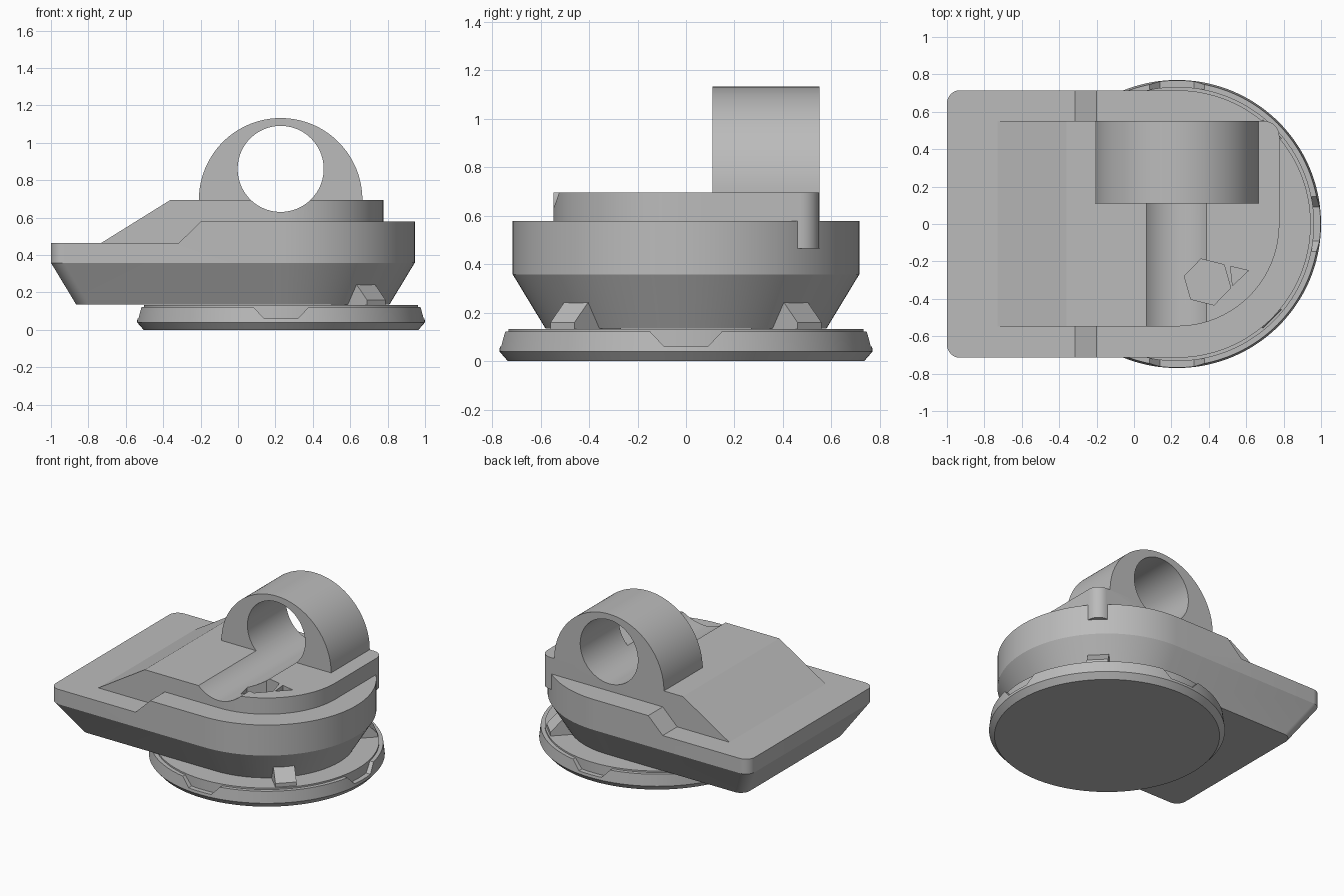
import bpy, bmesh
from math import pi, sin, cos, radians
from mathutils import Matrix

if "Cube" in bpy.data.objects:
    bpy.data.objects.remove(bpy.data.objects["Cube"], do_unlink=True)

CX = 0.23  # axis shared by the round parts

grey = bpy.data.materials.new("plain_grey")
grey.use_nodes = True
GREY = (0.5, 0.5, 0.5, 1)
grey.diffuse_color = GREY
grey.node_tree.nodes["Principled BSDF"].inputs["Base Color"].default_value = GREY


def arc(x, y, r, a0, a1, n):
    """Points on an arc, angles in degrees."""
    steps = [radians(a0 + (a1 - a0) * i / n) for i in range(n + 1)]
    return [(x + r * cos(a), y + r * sin(a)) for a in steps]


def loft(name, loops):
    """Solid skinned through closed loops with equal point counts."""
    bm = bmesh.new()
    rings = [[bm.verts.new(p) for p in loop] for loop in loops]
    n = len(rings[0])
    for a, b in zip(rings, rings[1:]):
        for i in range(n):
            j = (i + 1) % n
            bm.faces.new((a[i], a[j], b[j], b[i]))
    bm.faces.new(rings[0][::-1])
    bm.faces.new(rings[-1])
    bmesh.ops.recalc_face_normals(bm, faces=bm.faces)
    mesh = bpy.data.meshes.new(name)
    bm.to_mesh(mesh)
    bm.free()
    mesh.materials.append(grey)
    obj = bpy.data.objects.new(name, mesh)
    bpy.context.collection.objects.link(obj)
    return obj


def upright(name, outline, z0, z1):
    return loft(name, [[(x, y, z) for x, y in outline] for z in (z0, z1)])


def sideways(name, profile, y0, y1):
    return loft(name, [[(x, y, z) for x, z in profile] for y in (y0, y1)])


def cut(obj, cutters):
    """Subtract the cutters, leaving clean geometry."""
    for c in cutters:
        c.hide_render = True
        mod = obj.modifiers.new("cut", 'BOOLEAN')
        mod.operation, mod.solver, mod.object = 'DIFFERENCE', 'EXACT', c
        bpy.context.view_layer.objects.active = obj
        bpy.ops.object.modifier_apply(modifier=mod.name)


def spin(obj, degrees):
    """Turn a mesh about the shared upright axis."""
    obj.data.transform(Matrix.Translation((CX, 0, 0)) @ Matrix.Rotation(radians(degrees), 4, 'Z'))
    return obj


def body_outline(inset):
    r = 0.07
    x, y = -1 + inset + r, 0.715 - inset
    return (arc(CX, 0, y, -90, 90, 64) + arc(x, y - r, r, 90, 180, 8)
            + arc(x, r - y, r, 180, 270, 8))


cutters = []

# Round base with a bevelled foot and four notches in its rim
base = loft("base_rim", [[(x, y, z) for x, y in arc(CX, 0, r, 0, 357.5, 143)]
                         for r, z in ((0.735, 0), (0.77, 0.04), (0.76, 0.122))])
notch = [(-0.165, 0.14), (-0.09, 0.06), (0.09, 0.06), (0.165, 0.14)]
notches = [spin(loft("notch_cutter", [[(r, t, z) for t, z in notch] for r in (0.7, 0.9)]), a)
           for a in (0, 90, 180, 270)]
cut(base, notches)
inner = upright("base_inner_disc", arc(CX, 0, 0.733, 0, 357.5, 143), 0.02, 0.133)

# Main body: tapered underside, rounded end, lower shelf at the square end
body = loft("body", [[(x, y, z) for x, y in body_outline(d)]
                     for d, z in ((0.135, 0.135), (0, 0.358), (0, 0.578))])
shelf = sideways("shelf_cutter", [(-1.2, 0.465), (-0.315, 0.465), (-0.2, 0.578),
                                  (-0.1, 0.678), (-1.2, 0.678)], -1, 1)
cut(body, [shelf])

# Sloped lugs under the rounded end
lug = [(0.45, 0.13), (0.72, 0.13), (0.72, 0.16), (0.64, 0.243), (0.45, 0.243)]
lugs = [spin(sideways("lug", lug, -0.07, 0.07), a) for a in (-45, 45)]

# Raised plate with a ramp, one large round corner and one small one
plate = upright("raised_plate", [(-0.73, -0.547)] + arc(CX, 0, 0.547, -90, 0, 40)
                + arc(0.697, 0.47, 0.08, 0, 90, 8) + [(-0.73, 0.55)], 0.465, 0.695)
ramp = sideways("ramp_cutter", [(-0.9, 0.36), (-0.73, 0.465), (-0.36, 0.695),
                                (-0.28, 0.745), (-0.9, 0.745)], -1, 1)
bore = sideways("bore_cutter", arc(CX - 0.002, 0.86, 0.23, 0, 356.25, 95), -1, 1)
hexagon = upright("hexagon_cutter", arc(0.393, -0.31, 0.128, 46, 346, 5), 0.5, 0.8)
triangle = upright("triangle_cutter", [(0.516, -0.227), (0.527, -0.329), (0.612, -0.249)], 0.5, 0.8)
cut(plate, [ramp, bore, hexagon, triangle])

# Half-round clamp ring over the bore
ring = sideways("clamp_ring", arc(CX - 0.002, 0.695, 0.437, 0, 180, 64), 0.11, 0.55)
cut(ring, [bore])

for c in notches + [shelf, ramp, bore, hexagon, triangle]:
    bpy.data.objects.remove(c, do_unlink=True)

# Smooth the round surfaces, keep the edges crisp
bpy.ops.object.select_all(action='DESELECT')
for obj in [base, inner, body, plate, ring] + lugs:
    obj.select_set(True)
bpy.context.view_layer.objects.active = body
bpy.ops.object.shade_smooth_by_angle(angle=radians(25))
